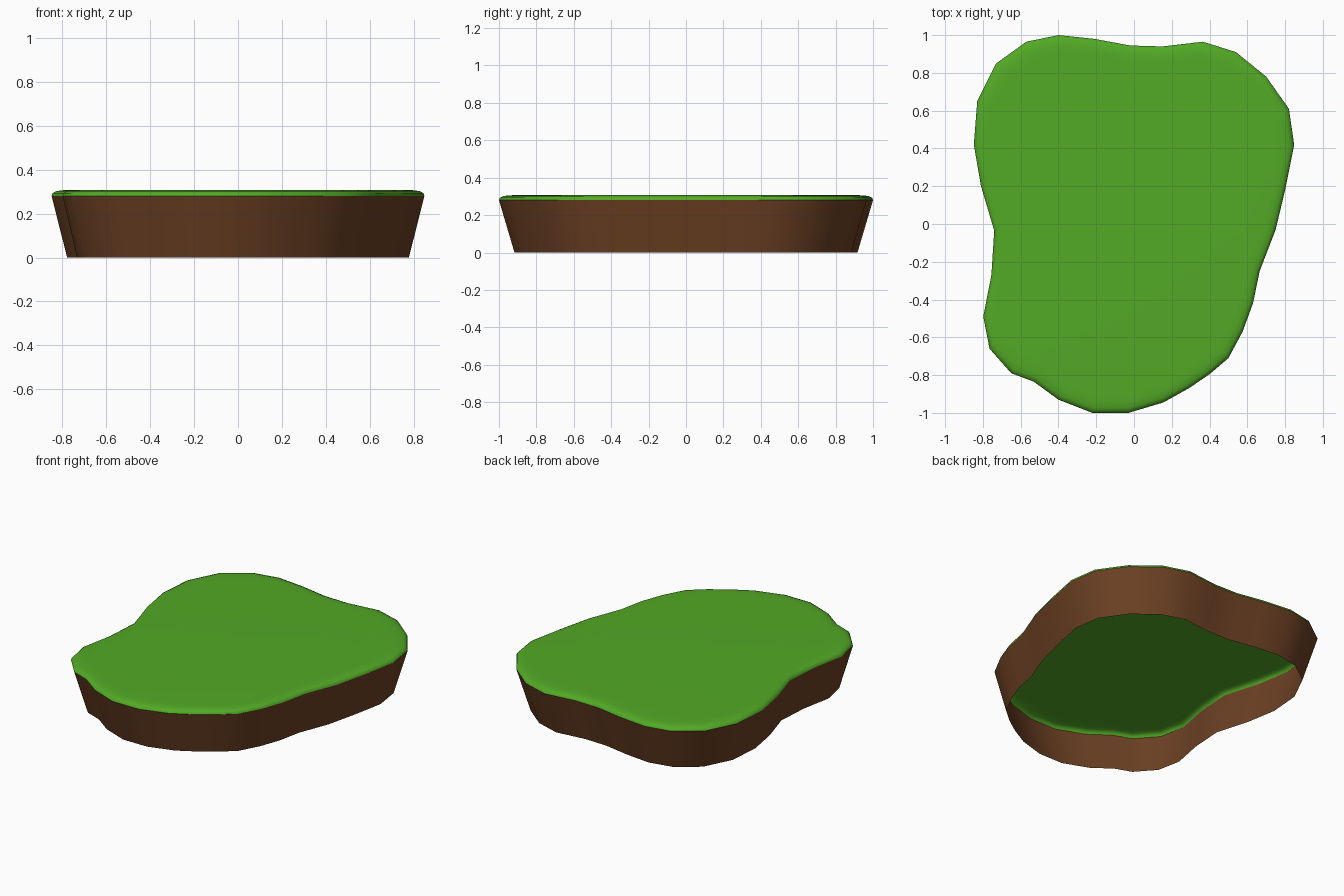
import bpy, bmesh

if "Cube" in bpy.data.objects:
    bpy.data.objects.remove(bpy.data.objects["Cube"])

# Outline of the grass edge, clockwise seen from above
OUTLINE = [(-.40, 1.0), (-.21, .98), (-.02, .945), (.15, .94), (.365, .965), (.54, .91),
           (.70, .78), (.82, .61), (.848, .42), (.80, .18), (.75, -.03), (.665, -.25),
           (.63, -.42), (.575, -.57), (.50, -.71), (.40, -.795), (.29, -.87), (.155, -.945),
           (-.03, -1.0), (-.22, -1.0), (-.40, -.93), (-.53, -.835), (-.65, -.79),
           (-.765, -.66), (-.798, -.49), (-.755, -.27), (-.74, -.035), (-.81, .20),
           (-.848, .42), (-.83, .65), (-.73, .85), (-.57, .965)]


def material(name, colour):
    mat = bpy.data.materials.new(name)
    mat.diffuse_color = (*colour, 1)
    mat.use_nodes = True
    mat.node_tree.nodes["Principled BSDF"].inputs["Base Color"].default_value = mat.diffuse_color
    return mat


def shell(name, rings, mat, cap):
    """Stack scaled copies of the outline as (scale, z) rings; optionally cap the top."""
    bm = bmesh.new()
    loops = [[bm.verts.new((x * s, y * s, z)) for x, y in OUTLINE] for s, z in rings]
    n = len(OUTLINE)
    for low, high in zip(loops, loops[1:]):
        for i in range(n):
            j = (i + 1) % n
            bm.faces.new((low[j], low[i], high[i], high[j]))
    if cap:
        bm.faces.new(loops[-1][::-1])
    mesh = bpy.data.meshes.new(name)
    bm.to_mesh(mesh)
    bm.free()
    mesh.materials.append(mat)
    obj = bpy.data.objects.new(name, mesh)
    bpy.context.collection.objects.link(obj)
    bpy.ops.object.select_all(action='DESELECT')
    obj.select_set(True)
    bpy.context.view_layer.objects.active = obj
    bpy.ops.object.shade_smooth_by_angle(angle=1.0)
    return obj


# Tapered earth wall, open underneath
shell("soil_wall", [(.917, 0), (1, .28)], material("soil brown", (.15, .052, .017)), False)

# Grass cap with a softly rounded rim
shell("grass_top", [(1, .28), (.995, .293), (.975, .302), (.94, .306), (.90, .307)],
      material("grass green", (.085, .40, .019)), True)
